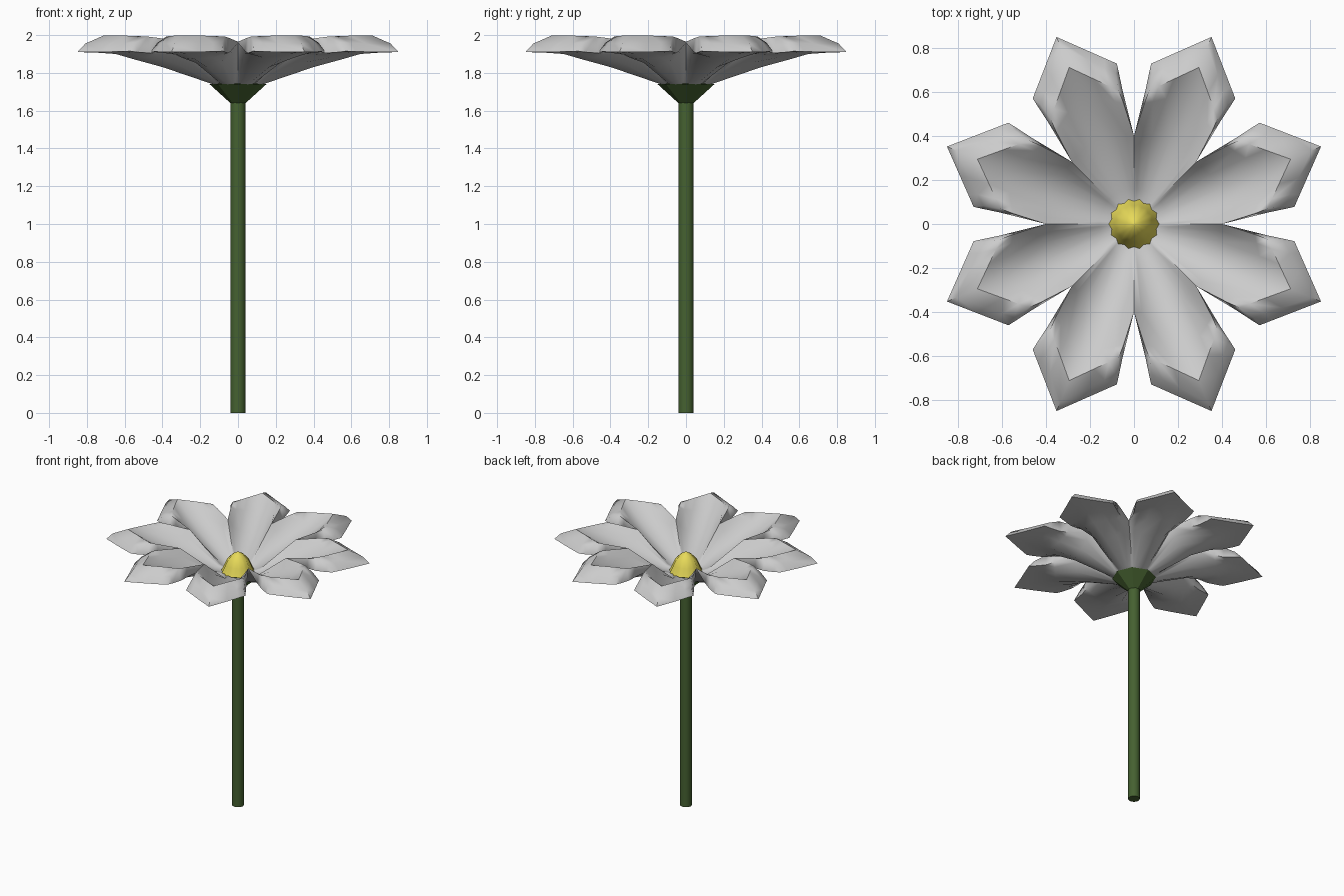
import bpy, bmesh
from math import sin, cos, pi, radians

if "Cube" in bpy.data.objects:
    bpy.data.objects.remove(bpy.data.objects["Cube"])


def finish(name, bm, angle, color=None):
    bmesh.ops.remove_doubles(bm, verts=bm.verts, dist=0.0005)
    bmesh.ops.recalc_face_normals(bm, faces=bm.faces)
    me = bpy.data.meshes.new(name)
    bm.to_mesh(me)
    bm.free()
    ob = bpy.data.objects.new(name, me)
    bpy.context.collection.objects.link(ob)
    if color:
        mat = bpy.data.materials.new(name + "_color")
        mat.diffuse_color = (*color, 1)
        mat.use_nodes = True
        mat.node_tree.nodes["Principled BSDF"].inputs["Base Color"].default_value = mat.diffuse_color
        me.materials.append(mat)
    bpy.context.view_layer.objects.active = ob
    ob.select_set(True)
    bpy.ops.object.shade_smooth_by_angle(angle=radians(angle))
    ob.select_set(False)
    return ob


def lathe(name, profile, sides, color, angle, scallop=0.0):
    # rings of (radius, z), alternate points pulled in by scallop
    bm = bmesh.new()
    rings = []
    for r, z in profile:
        ring = []
        for i in range(sides):
            a = 2 * pi * i / sides
            k = r * (1 - scallop * (i % 2))
            ring.append(bm.verts.new((k * cos(a), k * sin(a), z)))
        rings.append(ring)
    for a, b in zip(rings, rings[1:]):
        for i in range(sides):
            j = (i + 1) % sides
            bm.faces.new((a[i], a[j], b[j], b[i]))
    bm.faces.new(rings[0])
    bm.faces.new(rings[-1])
    return finish(name, bm, angle, color)


# petal rows: edge radius, edge angle off the axis, edge z, axis radius, axis z
TOP = [(.09, 22.5, 1.75, .09, 1.75), (.16, 22.5, 1.77, .16, 1.76),
       (.40, 22.5, 1.965, .43, 1.85),
       (.55, 17.6, 1.985, .64, 1.935), (.61, 16, 1.992, .77, 1.998),
       (.69, 15.6, 1.96, .875, 1.955), (.733, 16.4, 1.915, .92, 1.91)]
BOTTOM = [(.12, 22.5, 1.735, .12, 1.735), (.16, 22.5, 1.76, .16, 1.745),
          (.40, 22.5, 1.96, .43, 1.83),
          (.55, 18.6, 1.915, .60, 1.873), (.61, 17.6, 1.905, .70, 1.90),
          (.69, 16.8, 1.91, .82, 1.908), (.733, 16.4, 1.915, .92, 1.91)]
COLS = [-1, -.8, -.5, 0, .5, .8, 1]


def petal_grid(bm, rows, axis):
    grid = []
    for r, off, ze, ra, za in rows:
        line = []
        for u in COLS:
            t = abs(u)
            along = ra + (r * cos(radians(off)) - ra) * t
            side = r * sin(radians(off)) * u
            z = za + (ze - za) * t ** 2.5
            line.append(bm.verts.new((along * cos(axis) - side * sin(axis),
                                      along * sin(axis) + side * cos(axis), z)))
        grid.append(line)
    for a, b in zip(grid, grid[1:]):
        for c in range(len(COLS) - 1):
            bm.faces.new((a[c], a[c + 1], b[c + 1], b[c]))
    return grid


# eight cupped petals, each an upper and lower skin joined along the sides
bm = bmesh.new()
for k in range(8):
    axis = radians(22.5 + 45 * k)
    top = petal_grid(bm, TOP, axis)
    low = petal_grid(bm, BOTTOM, axis)
    for c in (0, -1):
        for i in range(2, 6):
            bm.faces.new((top[i][c], top[i + 1][c], low[i + 1][c], low[i][c]))
finish("petals", bm, 65)

# stem, flared cup under the petals, ribbed centre
GREEN = (.06, .12, .03)
lathe("stem", [(.04, 0), (.04, 1.66)], 16, GREEN, 40)
lathe("flower_cup", [(.04, 1.64), (.15, 1.74), (.13, 1.745)], 8, GREEN, 30)
lathe("flower_centre", [(.115, 1.76), (.10, 1.79), (.09, 1.815), (.073, 1.85),
                        (.04, 1.885), (.006, 1.905)], 28, (.8, .7, .1), 60, .1)
